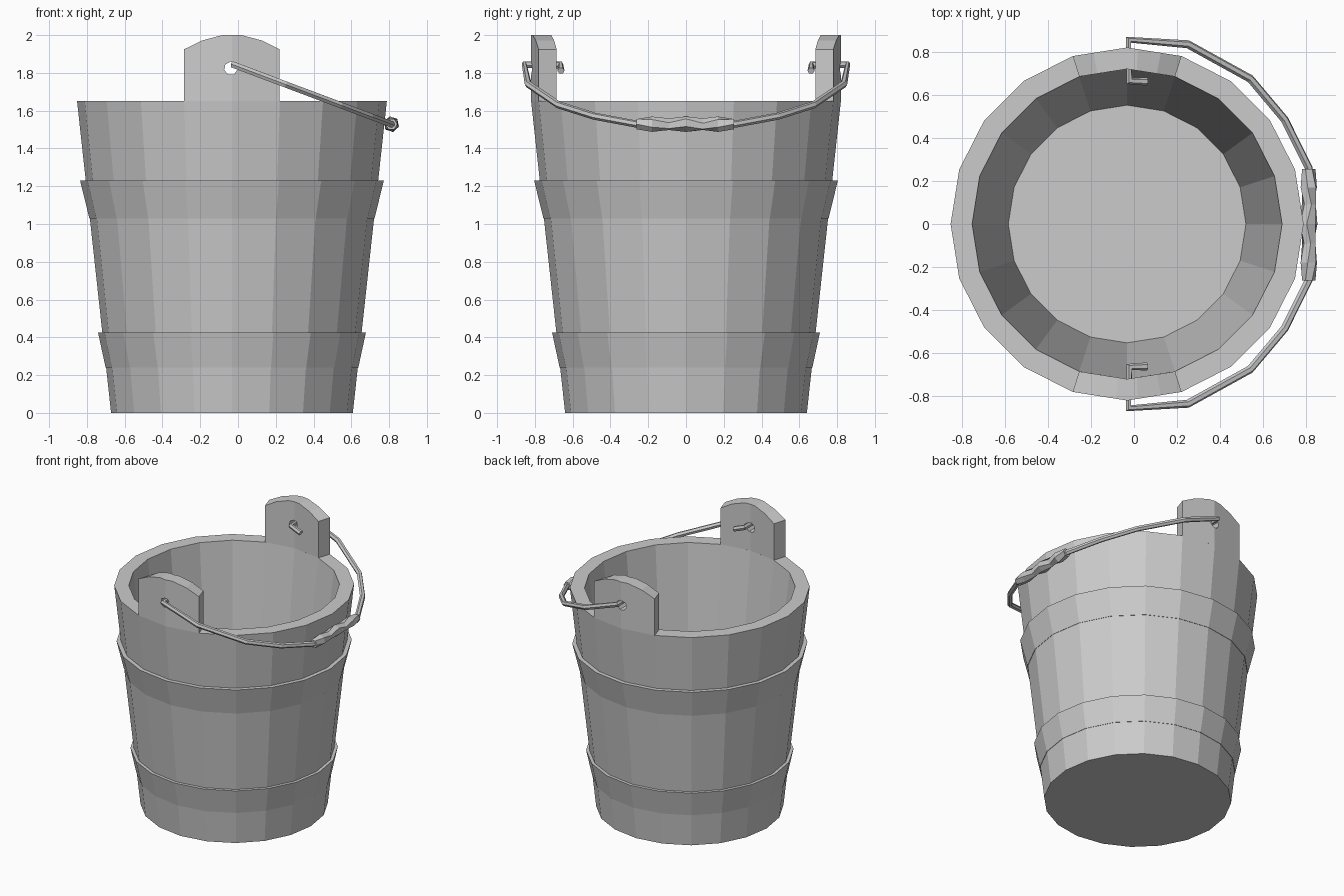
import bpy, bmesh, math
from mathutils import Vector

if "Cube" in bpy.data.objects:
    bpy.data.objects.remove(bpy.data.objects["Cube"])

CX = -0.032   # bucket axis, offset because the handle hangs to +x
SIDES = 20


def make_object(name, bm):
    bmesh.ops.recalc_face_normals(bm, faces=bm.faces[:])
    mesh = bpy.data.meshes.new(name)
    bm.to_mesh(mesh)
    bm.free()
    obj = bpy.data.objects.new(name, mesh)
    bpy.context.collection.objects.link(obj)
    return obj


def lathe(name, profile, closed=False):
    """Spin (radius, z) points; an open profile gets flat end discs."""
    bm = bmesh.new()
    rings = []
    for r, z in profile:
        rings.append([bm.verts.new((CX + r * math.cos(2 * math.pi * i / SIDES),
                                    r * math.sin(2 * math.pi * i / SIDES), z))
                      for i in range(SIDES)])
    pairs = list(zip(rings, rings[1:]))
    if closed:
        pairs.append((rings[-1], rings[0]))
    else:
        bm.faces.new(rings[0])
        bm.faces.new(rings[-1])
    for a, b in pairs:
        for i in range(SIDES):
            j = (i + 1) % SIDES
            bm.faces.new((a[i], a[j], b[j], b[i]))
    return make_object(name, bm)


def tube(name, points, radii, segments_res, tilts=None):
    curve = bpy.data.curves.new(name, 'CURVE')
    curve.dimensions = '3D'
    curve.bevel_depth = 1.0
    curve.bevel_resolution = segments_res
    curve.use_fill_caps = True
    spline = curve.splines.new('POLY')
    spline.points.add(len(points) - 1)
    spline.use_smooth = False
    for i, (p, co, r) in enumerate(zip(spline.points, points, radii)):
        p.co = (*co, 1)
        p.radius = r
        p.tilt = tilts[i] if tilts else 0
    obj = bpy.data.objects.new(name, curve)
    bpy.context.collection.objects.link(obj)
    return obj


# Tapered tub with inner wall and floor
lathe("bucket_body", [(0.64, 0), (0.82, 1.65), (0.72, 1.65), (0.552, 0.10)])

# Flared hoops
for name, z0, r0, z1, r1 in (("lower_hoop", 0.24, 0.669, 0.425, 0.709),
                             ("upper_hoop", 1.03, 0.755, 1.23, 0.804)):
    body_r = lambda z: 0.64 + 0.18 * z / 1.65 - 0.01
    lathe(name, [(r0, z0), (r1, z1), (body_r(z1), z1), (body_r(z0), z0)], closed=True)


# Raised ears with arched tops and a small handle hole
ARCH = [(-1, 1.925), (-0.62, 1.972), (-0.2, 2.0), (0, 2.0),
        (0.2, 2.0), (0.62, 1.972), (1, 1.925)]


def ear(name, side):
    bm = bmesh.new()
    cols = []
    for u, top in ARCH:
        outer = (CX + 0.253 * u, side * (0.82 - 0.04 * abs(u)))
        inner = (CX + 0.2225 * u, side * (0.72 - 0.035 * abs(u)))
        cols.append([bm.verts.new((*outer, 1.65)), bm.verts.new((*outer, top)),
                     bm.verts.new((*inner, top)), bm.verts.new((*inner, 1.65))])
    for a, b in zip(cols, cols[1:]):
        for i in range(4):
            j = (i + 1) % 4
            bm.faces.new((a[i], a[j], b[j], b[i]))
    bm.faces.new(cols[0])
    bm.faces.new(cols[-1])
    obj = make_object(name, bm)
    bpy.ops.mesh.primitive_cylinder_add(vertices=7, radius=0.036, depth=0.4,
                                        location=(-0.038, side * 0.77, 1.824),
                                        rotation=(math.pi / 2, 0, 0))
    cutter = bpy.context.object
    mod = obj.modifiers.new("hole", 'BOOLEAN')
    mod.operation = 'DIFFERENCE'
    mod.solver = 'EXACT'
    mod.object = cutter
    bpy.context.view_layer.objects.active = obj
    bpy.ops.object.modifier_apply(modifier=mod.name)
    bpy.data.objects.remove(cutter)


ear("front_ear", -1)
ear("back_ear", 1)


# Bent wire handle, lying in one tilted plane and hooked through both ears
def on_plane(x, y):
    return Vector((x, y, 1.845 - 0.376 * (x + 0.03)))


half = [(0.06, 0.662), (-0.022, 0.664), (-0.026, 0.856), (0.25, 0.835),
        (0.54, 0.675), (0.70, 0.485), (0.812, 0.26)]
path = [on_plane(x, y) for x, y in half]
path += [on_plane(x, -y) for x, y in reversed(half)]
tube("wire_handle", path, [0.019] * len(path), 1)

# Lumpy grip in the middle of the handle
grip = [(-0.262, 0.031, 0.0), (-0.18, 0.041, 0.4), (-0.09, 0.032, 0.8), (0.0, 0.042, 0.3),
        (0.09, 0.033, 0.9), (0.17, 0.041, 0.4), (0.255, 0.031, 0.0)]
tube("handle_grip", [on_plane(0.812, y) for y, r, t in grip],
     [r for y, r, t in grip], 1, [t for y, r, t in grip])
